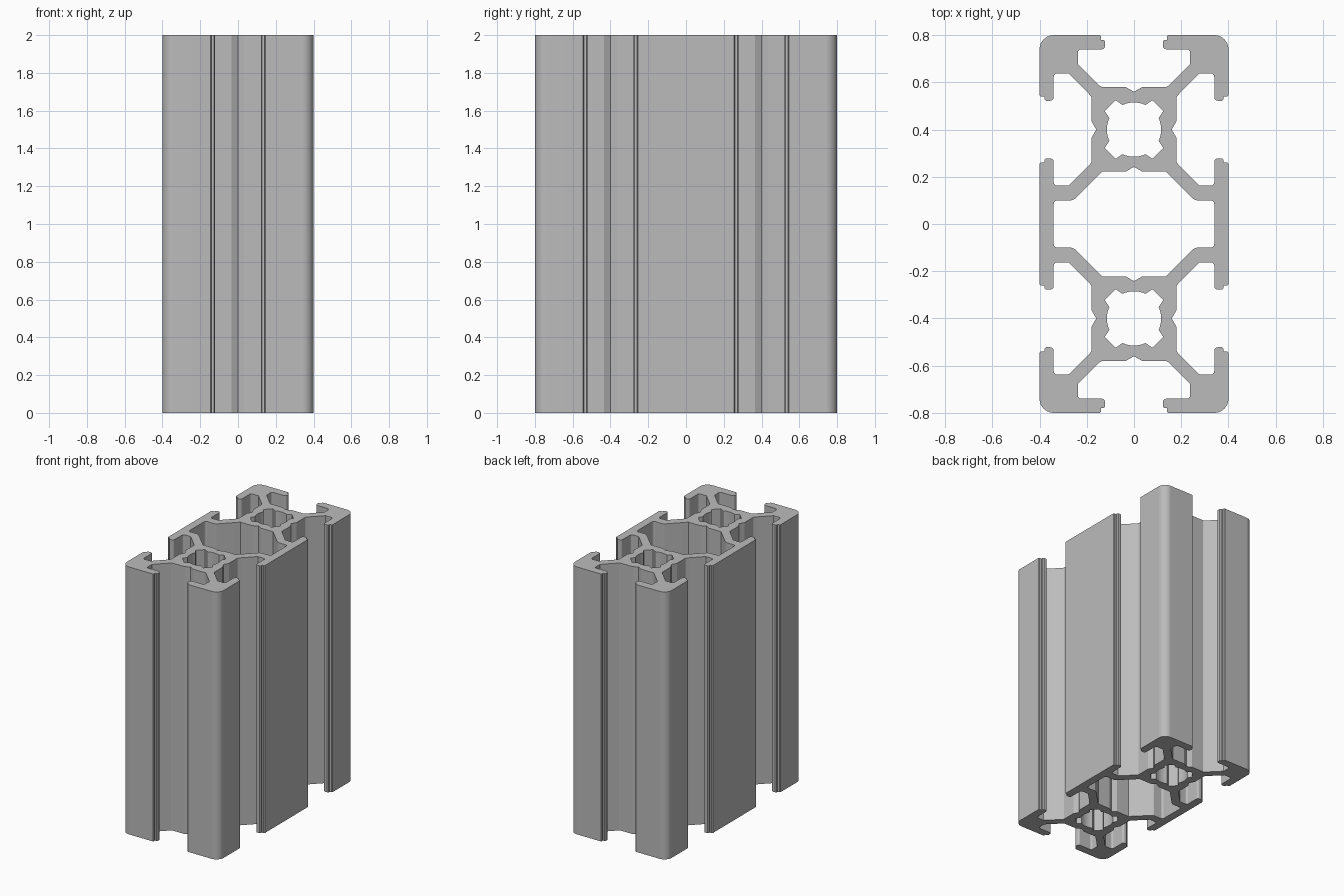
import bpy
import bmesh
from math import sin, cos, pi, radians

if "Cube" in bpy.data.objects:
    bpy.data.objects.remove(bpy.data.objects["Cube"])

HEIGHT = 2.0
CELL = 0.4        # half width, and offset of each cell centre along y


def arc(cx, cy, r, start, end, steps):
    """Points along an arc, angles in degrees."""
    angles = [radians(start + (end - start) * i / steps) for i in range(steps + 1)]
    return [(cx + r * cos(a), cy + r * sin(a)) for a in angles]


def clean(points):
    """Drop repeated neighbours in a closed loop."""
    return [p for i, p in enumerate(points)
            if abs(p[0] - points[i - 1][0]) + abs(p[1] - points[i - 1][1]) > 1e-5]


def four_way(quarter):
    """Mirror a quarter outline, running from +y to +x, into a closed loop."""
    half = quarter + [(x, -y) for x, y in reversed(quarter)]
    return clean(half + [(-x, y) for x, y in reversed(half)])


# Half of a T slot: distance from the slot centre, distance from the cell centre
slot = [(0, 0.16), (0.035, 0.18), (0.135, 0.18), (0.145, 0.185), (0.238, 0.278)]
slot += arc(0.223, 0.325, 0.015, 0, 90, 4)
slot += arc(0.137, 0.355, 0.015, 270, 180, 4)
slot += [(0.122, 0.372), (0.128, 0.38), (0.14, 0.38), (0.14, 0.395), (0.145, 0.4)]

# Outer outline: end slot, rounded corner, side slot, middle web
end_slot = [(u, CELL + v) for u, v in slot]
corner = arc(0.34, 0.74, 0.06, 90, 0, 10)
side_slot = [(v, CELL + u) for u, v in reversed(slot)] + [(v, CELL - u) for u, v in slot]
outer = four_way(end_slot + corner + side_slot)

# Large middle cavity
cavity = four_way([(0, 0.242), (0.035, 0.222), (0.135, 0.222), (0.25, 0.107), (0.265, 0.1)]
                  + arc(0.325, 0.085, 0.015, 90, 0, 4))

# Screw bore: four arcs joined by notched corners
bore = four_way(arc(0, 0, 0.115, 90, 65, 4) + [(0.078, 0.124), (0.124, 0.078)]
                + arc(0, 0, 0.115, 25, 0, 4))
bores = [[(x, y + s * CELL) for x, y in bore] for s in (-1, 1)]

# Fill the section and extrude it
bm = bmesh.new()
for loop in [outer, cavity] + bores:
    verts = [bm.verts.new((x, y, 0)) for x, y in loop]
    for i, v in enumerate(verts):
        bm.edges.new((verts[i - 1], v))
bmesh.ops.triangle_fill(bm, edges=bm.edges[:], use_beauty=True, normal=(0, 0, 1))
result = bmesh.ops.extrude_face_region(bm, geom=bm.faces[:], use_keep_orig=True)
top = [g for g in result["geom"] if isinstance(g, bmesh.types.BMVert)]
bmesh.ops.translate(bm, verts=top, vec=(0, 0, HEIGHT))
bmesh.ops.recalc_face_normals(bm, faces=bm.faces[:])
mesh = bpy.data.meshes.new("slotted_rail")
bm.to_mesh(mesh)
bm.free()
rail = bpy.data.objects.new("slotted_rail", mesh)
bpy.context.collection.objects.link(rail)

# Brushed aluminium
grey = (0.5, 0.5, 0.5, 1)
metal = bpy.data.materials.new("aluminium_grey")
metal.use_nodes = True
metal.diffuse_color = grey
metal.node_tree.nodes["Principled BSDF"].inputs["Base Color"].default_value = grey
mesh.materials.append(metal)

# Smooth the rounded corners and keep the flat panels flat
bpy.ops.object.select_all(action="DESELECT")
rail.select_set(True)
bpy.context.view_layer.objects.active = rail
bpy.ops.object.shade_smooth_by_angle(angle=radians(25))
weighted = rail.modifiers.new("flat_panels", "WEIGHTED_NORMAL")
weighted.keep_sharp = True
